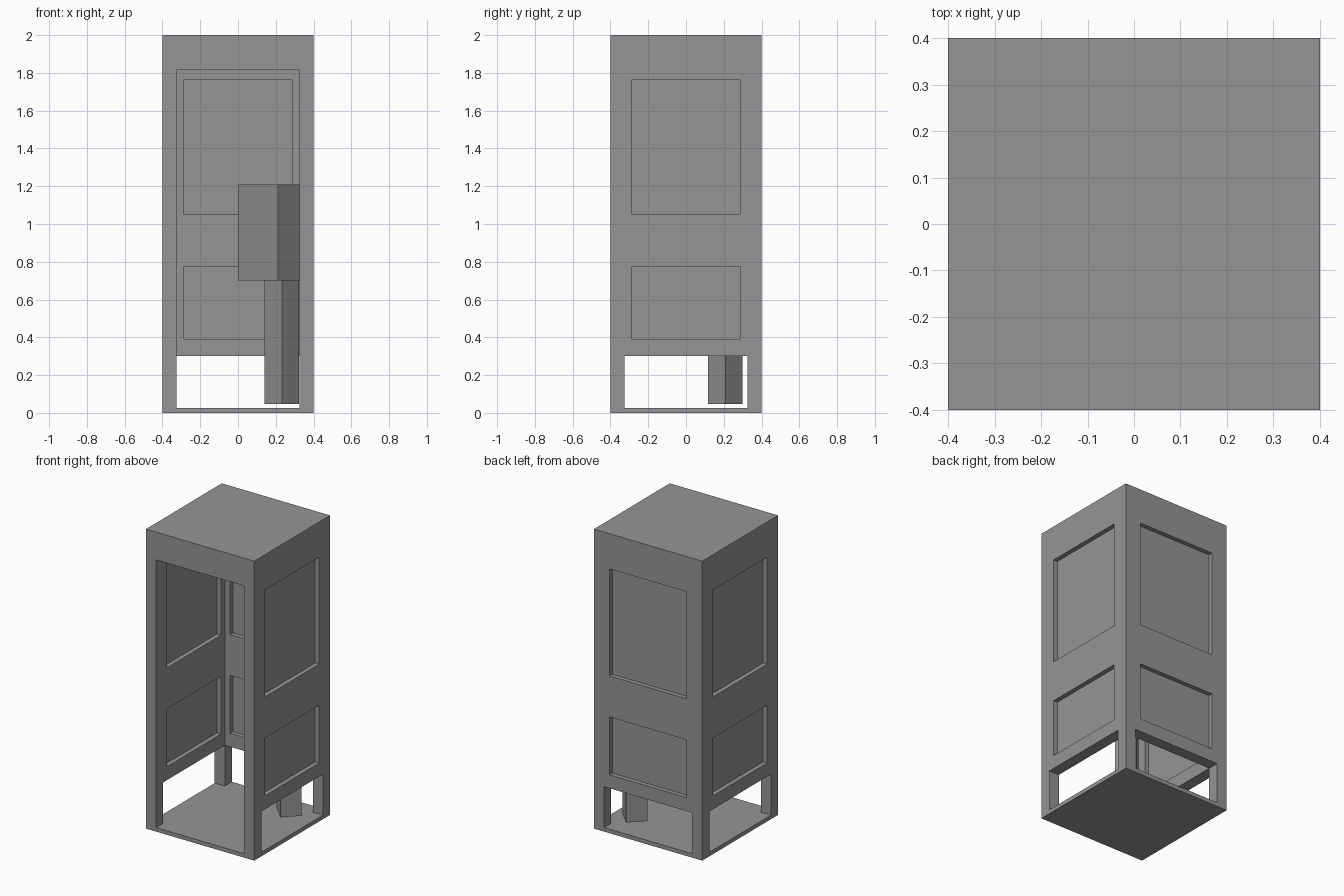
import bpy
from math import radians
from mathutils import Matrix

default = bpy.data.objects.get("Cube")
if default:
    bpy.data.objects.remove(default, do_unlink=True)

grey = bpy.data.materials.new("plain grey")
grey.use_nodes = True
colour = (0.3, 0.3, 0.3, 1)
grey.diffuse_color = colour
grey.node_tree.nodes["Principled BSDF"].inputs["Base Color"].default_value = colour


def box(name, x, y, z, turn=0):
    """Box from (min, max) ranges, turned about its own upright axis."""
    bpy.ops.mesh.primitive_cube_add(size=1)
    obj = bpy.context.object
    obj.name = name
    centre = [sum(r) / 2 for r in (x, y, z)]
    size = [r[1] - r[0] for r in (x, y, z)]
    obj.data.transform(Matrix.Translation(centre)
                       @ Matrix.Rotation(radians(turn), 4, "Z")
                       @ Matrix.Diagonal((*size, 1)))
    obj.data.materials.append(grey)
    return obj


def cut(target, x, y, z):
    """Remove a box-shaped volume from the target."""
    cutter = box("cutter", x, y, z)
    cutter.hide_render = True
    mod = target.modifiers.new("cut", "BOOLEAN")
    mod.operation = "DIFFERENCE"
    mod.solver = "EXACT"
    mod.object = cutter
    bpy.context.view_layer.objects.active = target
    bpy.ops.object.modifier_apply(modifier=mod.name)
    bpy.data.objects.remove(cutter, do_unlink=True)


HALF, INNER, OUT = 0.4, 0.325, 0.6
FLOOR, CEILING = 0.027, 1.815
room = (-INNER, INNER)

# Booth shell with its open front
booth = box("booth_shell", (-HALF, HALF), (-HALF, HALF), (0, 2))
cut(booth, room, (-OUT, INNER), (FLOOR, CEILING))

# Low openings in both sides and the back
cut(booth, (-OUT, OUT), room, (FLOOR, 0.3))
cut(booth, room, (0, OUT), (FLOOR, 0.3))

# Upper and lower panels, recessed on both faces of each wall
pane_in, pane_out = 0.355, 0.37
width = (-0.285, 0.285)
for z in ((1.05, 1.765), (0.39, 0.776)):
    cut(booth, (-pane_in, pane_in), width, z)
    cut(booth, width, (0, pane_in), z)
    cut(booth, (pane_out, OUT), width, z)
    cut(booth, (-OUT, -pane_out), width, z)
    cut(booth, width, (pane_out, OUT), z)

# Cabinet set diagonally across the back corner, on its pedestal
box("corner_cabinet", (0.015, 0.315), (0.08, 0.25), (0.7, 1.21), -45)
box("cabinet_pedestal", (0.167, 0.297), (0.143, 0.273), (0.047, 0.7), -45)
